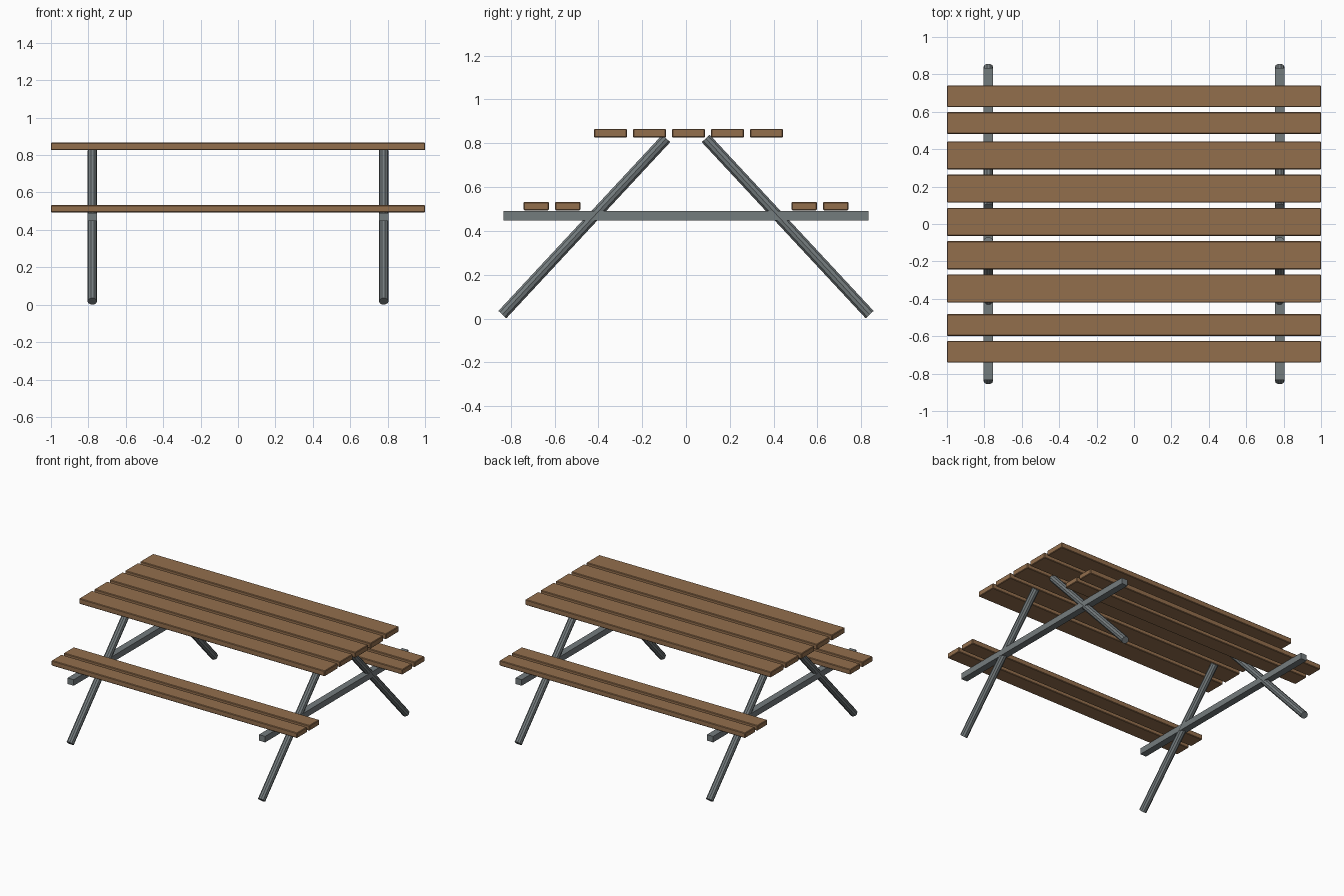
import bpy, bmesh
from mathutils import Vector

if "Cube" in bpy.data.objects:
    bpy.data.objects.remove(bpy.data.objects["Cube"])


def material(name, rgb):
    m = bpy.data.materials.new(name)
    m.diffuse_color = (*rgb, 1)
    m.use_nodes = True
    m.node_tree.nodes["Principled BSDF"].inputs["Base Color"].default_value = m.diffuse_color
    return m


wood = material("brown wood", (0.29, 0.157, 0.073))
steel = material("grey steel", (0.175, 0.2, 0.208))


def add(name, bm, mat):
    me = bpy.data.meshes.new(name)
    bm.to_mesh(me)
    bm.free()
    me.materials.append(mat)
    ob = bpy.data.objects.new(name, me)
    bpy.context.collection.objects.link(ob)
    return ob


def box(name, centre, size, mat, bevel=0.0):
    bm = bmesh.new()
    bmesh.ops.create_cube(bm, size=1)
    bmesh.ops.scale(bm, vec=size, verts=bm.verts)
    if bevel:
        bmesh.ops.bevel(bm, geom=bm.edges[:], offset=bevel, segments=1,
                        affect='EDGES')
    ob = add(name, bm, mat)
    ob.location = centre
    return ob


def tube(name, a, b, radius, mat, sides=10):
    a, b = Vector(a), Vector(b)
    d = b - a
    bm = bmesh.new()
    bmesh.ops.create_cone(bm, cap_ends=True, segments=sides, radius1=radius,
                          radius2=radius, depth=d.length)
    ob = add(name, bm, mat)
    ob.location = (a + b) / 2
    ob.rotation_euler = d.to_track_quat('Z', 'X').to_euler()
    return ob


# Table top planks
for i in range(5):
    box("table_plank", (0, 0.011 + (i - 2) * 0.178, 0.846),
        (2, 0.15, 0.04), wood, 0.004)

for s in (-1, 1):
    # Bench seat planks
    for y in (0.54, 0.683):
        box("seat_plank", (0, s * y, 0.513), (2, 0.116, 0.038), wood, 0.004)
    # Seat support beam and the two slanted legs at each end
    x = s * 0.779
    box("support_beam", (x, 0, 0.469), (0.05, 1.666, 0.044), steel)
    for t in (-1, 1):
        tube("leg", (x, t * 0.838, 0.018), (x, t * 0.09, 0.822), 0.026, steel)
